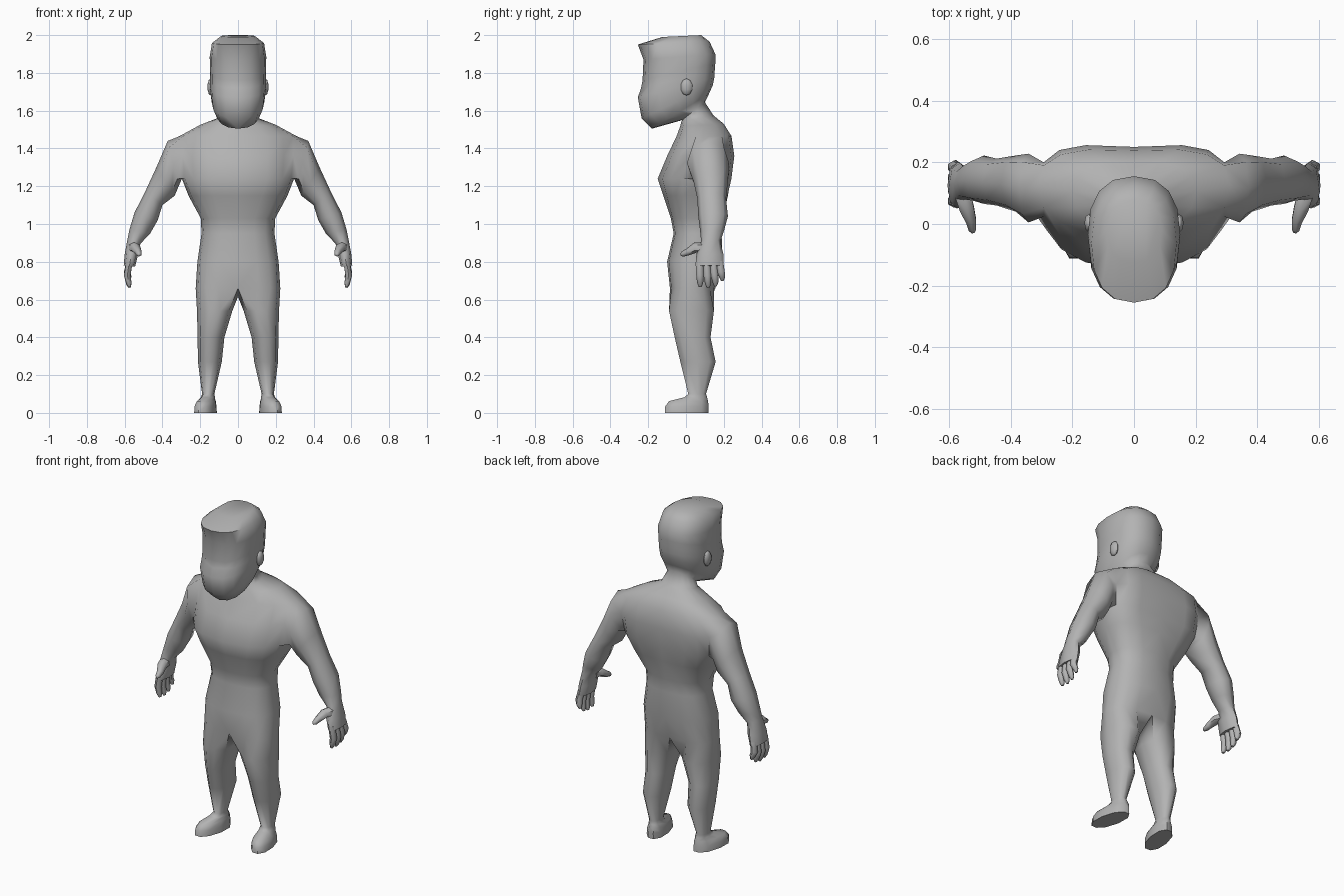
import bpy, bmesh, math
from mathutils import Vector

if "Cube" in bpy.data.objects:
    bpy.data.objects.remove(bpy.data.objects["Cube"])

grey = bpy.data.materials.new("plain_grey")
grey.diffuse_color = (0.45, 0.45, 0.45, 1)
grey.use_nodes = True
grey.node_tree.nodes["Principled BSDF"].inputs["Base Color"].default_value = grey.diffuse_color


def spow(v, e):
    return math.copysign(abs(v) ** e, v)


def finish(name, bm):
    """Turn a half-side bmesh into a mirrored, smooth-shaded object."""
    bmesh.ops.recalc_face_normals(bm, faces=bm.faces)
    me = bpy.data.meshes.new(name)
    bm.to_mesh(me)
    bm.free()
    me.materials.append(grey)
    ob = bpy.data.objects.new(name, me)
    bpy.context.collection.objects.link(ob)
    bpy.ops.object.select_all(action='DESELECT')
    ob.select_set(True)
    bpy.context.view_layer.objects.active = ob
    bpy.ops.object.shade_smooth_by_angle(angle=math.radians(60))
    mod = ob.modifiers.new("mirror", 'MIRROR')
    mod.merge_threshold = 0.0005
    return ob


def bridge(bm, a, b, closed=True):
    n = len(a)
    for i in range(n if closed else n - 1):
        j = (i + 1) % n
        bm.faces.new((a[i], a[j], b[j], b[i]))


def half_ring(bm, fy, fz, by, bz, w, n, skew=0.0):
    """Half cross-section from front centre, round the side, to back centre."""
    ring = []
    for k in range(9):
        t = math.pi * k / 8
        x = 0 if k in (0, 8) else w * math.sin(t) ** (2 / n)
        s = (1 - spow(math.cos(t), 2 / n)) / 2
        ring.append(bm.verts.new((x, fy + (by - fy) * s + skew * math.sin(t),
                                  fz + (bz - fz) * s)))
    return ring


bm = bmesh.new()

# torso, neck and head: front y, front z, back y, back z, half width, squareness, skew
trunk = [
    (-.085, .66, .155, .66, .224, 2.5, 0),
    (-.10, .80, .195, .80, .215, 2.5, 0),
    (-.065, .95, .188, .95, .193, 2.4, 0),
    (-.08, 1.03, .195, 1.03, .197, 2.4, 0),
    (-.12, 1.15, .222, 1.15, .262, 2.7, .02),
    (-.15, 1.24, .235, 1.24, .297, 3.0, .04),
    (-.10, 1.36, .25, 1.36, .31, 2.8, .04),
    (-.05, 1.465, .238, 1.465, .31, 2.6, .03),
    (-.03, 1.52, .20, 1.53, .20, 2.3, .02),
    (-.025, 1.54, .145, 1.575, .105, 2.1, 0),
    (-.02, 1.55, .10, 1.645, .087, 2.0, 0),
    (-.18, 1.505, .122, 1.69, .118, 2.3, 0),
    (-.235, 1.56, .142, 1.735, .140, 2.4, 0),
    (-.255, 1.67, .15, 1.775, .148, 2.4, 0),
    (-.238, 1.72, .152, 1.81, .147, 2.4, 0),
    (-.230, 1.76, .155, 1.85, .147, 2.4, 0),
    (-.225, 1.87, .155, 1.90, .150, 2.4, 0),
    (-.255, 1.95, .125, 1.965, .138, 2.4, 0),
    (-.125, 1.99, .08, 2.0, .09, 2.4, 0),
]
rings = [half_ring(bm, *r) for r in trunk]
rings[14][1].co.y += .018                      # eye socket
SH = 5                                         # first ring of the shoulder opening
for i in range(len(rings) - 1):
    for k in range(8):
        if i in (SH, SH + 1) and k in (3, 4):
            continue
        a, b = rings[i], rings[i + 1]
        bm.faces.new((a[k], a[k + 1], b[k + 1], b[k]))
bm.faces.new(rings[-1])                        # crown

# arm: outer x, outer z, inner x, inner z, front y, back y
lo, mi, up = rings[SH:SH + 3]
prev = [lo[4], lo[5], mi[5], up[5], up[4], up[3], mi[3], lo[3]]
for xo, zo, xi, zi, yf, yb in [
        (.372, 1.44, .312, 1.205, .005, .228),
        (.432, 1.30, .335, 1.15, .04, .222),
        (.492, 1.17, .400, 1.10, .06, .212),
        (.548, 1.06, .425, 1.02, .065, .222),
        (.575, .97, .465, .95, .075, .20),
        (.585, .92, .517, .895, .08, .182),
        (.600, .84, .528, .84, .055, .198),
        (.605, .78, .545, .775, .05, .20)]:
    ring = []
    for i in range(8):
        a = i * math.pi / 4
        c = math.cos(a) / 2
        ring.append(bm.verts.new((
            (xo + xi) / 2 + (xi - xo) * c,
            (yf + yb) / 2 + (yb - yf) / 2 * spow(math.sin(a), .8),
            (zo + zi) / 2 + (zi - zo) * c)))
    bridge(bm, prev, ring)
    prev = ring
bm.faces.new(prev)

# leg and foot: z, inner x, outer x, front y, back y, toe-out
crotch = bm.verts.new((0, .04, .615))
prev = rings[0] + [crotch]
for z, xi, xo, yf, yb, toe in [
        (.54, .030, .217, -.09, .148, 0),
        (.40, .072, .214, -.06, .13, 0),
        (.27, .086, .212, -.03, .157, 0),
        (.10, .125, .190, .012, .106, 0),
        (.082, .122, .196, -.01, .112, .1),
        (.062, .120, .215, -.09, .117, .17),
        (.035, .116, .228, -.11, .12, .17),
        (0, .114, .230, -.112, .12, .17)]:
    cy = (yf + yb) / 2
    ring = []
    for k in range(10):
        a = (k - 4) * math.pi / 5
        y = cy + (yb - yf) / 2 * spow(math.sin(a), .85) / .96
        x = (xi + xo) / 2 + (xo - xi) / 2 * math.cos(a) + toe * (cy - y)
        ring.append(bm.verts.new((x, y, z)))
    bridge(bm, prev, ring)
    prev = ring
bm.faces.new(prev)
finish("body", bm)


def tube(bm, path):
    """Six-sided tapered tube through (x, y, z, radius) points."""
    pts = [Vector(p[:3]) for p in path]
    prev = None
    for i, p in enumerate(pts):
        d = (pts[min(i + 1, len(pts) - 1)] - pts[max(i - 1, 0)]).normalized()
        u = d.cross(Vector((1, 0, 0))).normalized()
        v = d.cross(u)
        ring = [bm.verts.new(p + path[i][3] * (u * math.cos(a) + v * math.sin(a)))
                for a in (j * math.pi / 3 for j in range(6))]
        if prev:
            bridge(bm, prev, ring)
        else:
            bm.faces.new(ring)
        prev = ring
    bm.faces.new(prev)


# fingers: root y, tip y, tip z
bm = bmesh.new()
for y0, y1, zt in [(.073, .075, .668), (.109, .117, .663),
                   (.145, .156, .672), (.178, .192, .70)]:
    zm = (zt + .79) / 2
    tube(bm, [(.575, y0, .80, .019), (.586, (y0 + y1) / 2, zm, .020),
              (.578, y1, zt + .02, .016), (.573, y1, zt, .008)])
finish("fingers", bm)

# thumb
bm = bmesh.new()
tube(bm, [(.555, .095, .875, .03), (.542, .05, .875, .027), (.528, .01, .852, .019),
          (.524, -.018, .84, .014), (.522, -.028, .836, .006)])
finish("thumb", bm)


def bump(name, loc, size, seg):
    bm = bmesh.new()
    bmesh.ops.create_uvsphere(bm, u_segments=seg, v_segments=seg // 2 + 1, radius=1)
    for v in bm.verts:
        v.co = Vector(loc) + Vector([c * s for c, s in zip(v.co, size)])
    finish(name, bm)


# ears and eyes
bump("ear", (.145, .003, 1.725), (.017, .032, .045), 8)
bump("eye", (.088, -.188, 1.708), (.022, .020, .017), 10)
